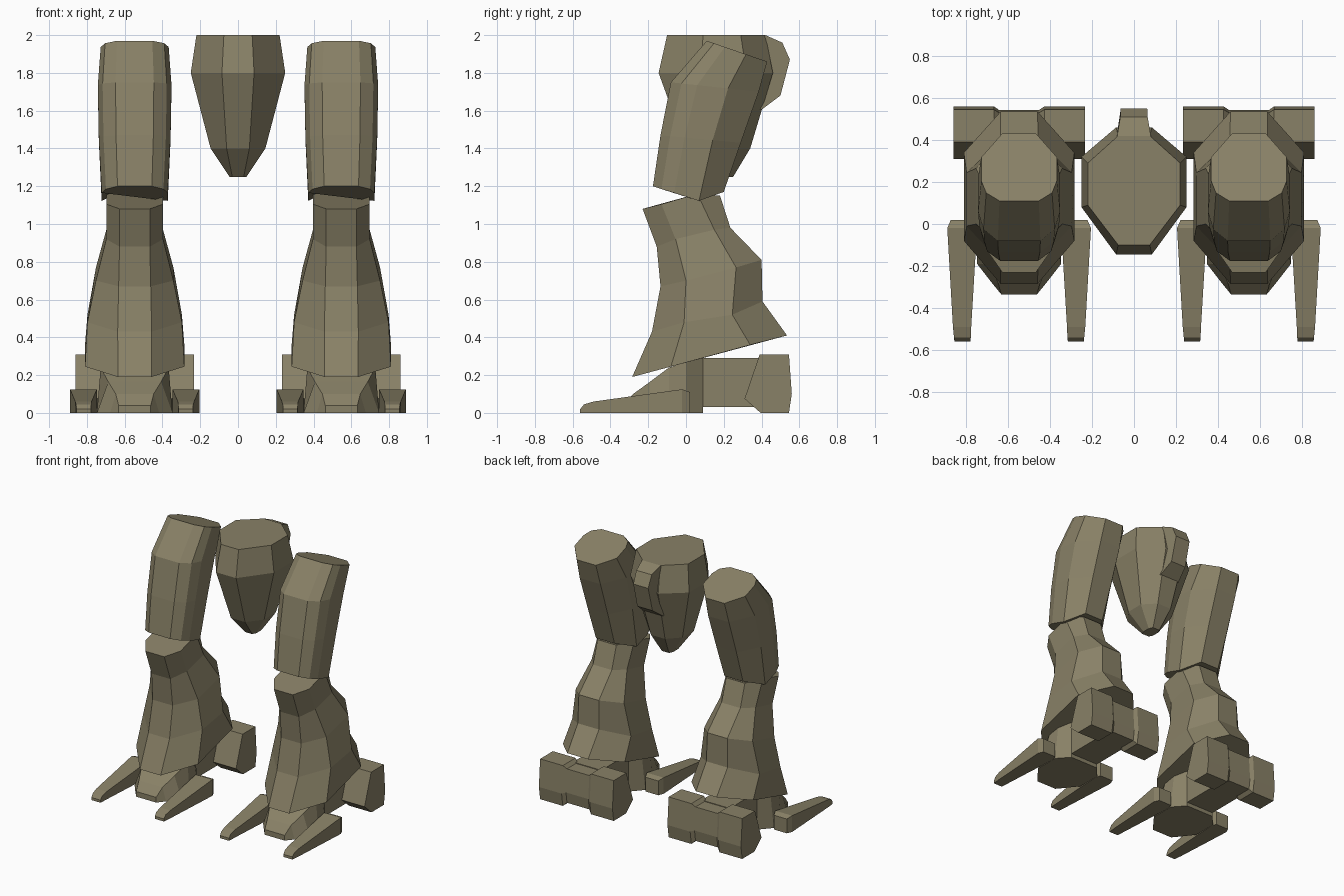
import bpy, bmesh

mat = bpy.data.materials.new("olive_drab")
mat.diffuse_color = (0.25, 0.22, 0.135, 1)

LEG_X = 0.547


def loft(name, rings, cx=0.0):
    """Skin a list of equal-length closed rings and cap both ends."""
    bm = bmesh.new()
    vr = [[bm.verts.new((x + cx, y, z)) for x, y, z in r] for r in rings]
    n = len(vr[0])
    for a, b in zip(vr, vr[1:]):
        for i in range(n):
            j = (i + 1) % n
            bm.faces.new((a[i], a[j], b[j], b[i]))
    bm.faces.new(vr[0])
    bm.faces.new(vr[-1])
    bmesh.ops.recalc_face_normals(bm, faces=bm.faces)
    me = bpy.data.meshes.new(name)
    bm.to_mesh(me)
    bm.free()
    me.materials.append(mat)
    ob = bpy.data.objects.new(name, me)
    bpy.context.collection.objects.link(ob)
    return ob


def mirrored(half):
    """Close a right-hand half ring by mirroring it in x."""
    return half + [(-x, y, z) for x, y, z in reversed(half)]


def octagon(a, w, f, fc, bc, b):
    """Ring: flat half width a, full half width w, four (y, z) stations."""
    return mirrored([(a, *f), (w, *fc), (w, *bc), (a, *b)])


# pelvis: tapering octagonal body
pelvis = []
for z, a, w, y0, y1, y2, y3 in [
    (2.00, 0.075, 0.22, -0.10, 0.09, 0.29, 0.42),
    (1.80, 0.085, 0.25, -0.145, 0.08, 0.32, 0.46),
    (1.40, 0.06, 0.145, 0.00, 0.11, 0.25, 0.34),
    (1.25, 0.03, 0.045, 0.13, 0.16, 0.22, 0.25),
]:
    pelvis.append(octagon(a, w, (y0, z), (y1, z), (y2, z), (y3, z)))
loft("pelvis", pelvis)

# knob on the back of the pelvis
loft("pelvis_knob", [
    [(s * k, y, z) for k, y, z in [
        (0.085, 0.36, 2.0), (0.08, 0.42, 2.0), (0.065, 0.51, 1.96),
        (0.063, 0.55, 1.87), (0.065, 0.50, 1.68), (0.085, 0.40, 1.605),
        (0.085, 0.33, 1.62)]]
    for s in (-1, 1)])


def thigh_ring(f, b, w, sag=0.0):
    half = []
    for k, t, g in [(0.52, 0, 0), (0.87, 0.12, 0.2), (1, 0.3, 0.45),
                    (1, 0.65, 1), (0.45, 1, 0)]:
        half.append((k * w, f[0] + (b[0] - f[0]) * t,
                     f[1] + (b[1] - f[1]) * t - sag * g))
    return mirrored(half)


def box_ring(y, w_bot, w_top, z0, z1):
    return [(-w_bot, y, z0), (w_bot, y, z0), (w_top, y, z1), (-w_top, y, z1)]


for side, cx in (("left", LEG_X), ("right", -LEG_X)):
    # thigh
    loft(side + "_thigh", [
        thigh_ring((0.11, 1.97), (0.43, 1.86), 0.18),
        thigh_ring((-0.08, 1.75), (0.385, 1.70), 0.195),
        thigh_ring((-0.135, 1.47), (0.29, 1.43), 0.19),
        thigh_ring((-0.175, 1.20), (0.20, 1.17), 0.175, 0.058)], cx)

    # flared shin
    loft(side + "_shin", [
        octagon(0.08, 0.15, (-0.23, 1.08), (-0.13, 1.105), (0.06, 1.16), (0.18, 1.15)),
        octagon(0.08, 0.15, (-0.155, 0.88), (-0.055, 0.92), (0.15, 0.97), (0.235, 0.98)),
        octagon(0.085, 0.205, (-0.135, 0.67), (0.0, 0.70), (0.265, 0.77), (0.40, 0.81)),
        octagon(0.09, 0.25, (-0.18, 0.43), (-0.01, 0.48), (0.245, 0.52), (0.405, 0.59)),
        octagon(0.088, 0.263, (-0.285, 0.19), (-0.08, 0.245), (0.34, 0.36), (0.535, 0.41))], cx)

    # foot pad with sloping instep
    loft(side + "_foot_pad", [
        box_ring(-0.335, 0.085, 0.085, 0, 0.04),
        box_ring(-0.28, 0.13, 0.10, 0, 0.10),
        box_ring(-0.19, 0.20, 0.14, 0, 0.165),
        box_ring(-0.09, 0.20, 0.18, 0, 0.24),
        box_ring(0.0, 0.20, 0.17, 0, 0.27),
        box_ring(0.09, 0.12, 0.12, 0, 0.29)], cx)

    # arch joining pad and heel
    loft(side + "_foot_arch", [
        box_ring(0.05, 0.12, 0.12, 0.03, 0.29),
        box_ring(0.42, 0.12, 0.12, 0.03, 0.29)], cx)

    # spool-shaped heel
    heel = [(0.39, 0.31), (0.545, 0.31), (0.56, 0.10), (0.545, 0),
            (0.395, 0), (0.31, 0.075)]
    loft(side + "_heel", [
        [(x, 0.45 + (y - 0.45) * k, 0.155 + (z - 0.155) * k) for y, z in heel]
        for x, k in [(-0.313, 1), (-0.12, 1), (-0.095, 0.84),
                     (0.095, 0.84), (0.12, 1), (0.313, 1)]], cx)

    # two tapering claws
    for tag, s in (("outer", 1), ("inner", -1)):
        claw = [(0.02, 0.215, 0.325, 0.11), (-0.02, 0.20, 0.342, 0.125),
                (-0.49, 0.228, 0.315, 0.06), (-0.54, 0.23, 0.31, 0.045),
                (-0.56, 0.232, 0.308, 0.02)]
        d = s if cx > 0 else -s
        loft(side + "_" + tag + "_claw", [
            [(d * i, y, 0), (d * o, y, 0), (d * o, y, h), (d * i, y, h)]
            for y, i, o, h in claw], cx)
